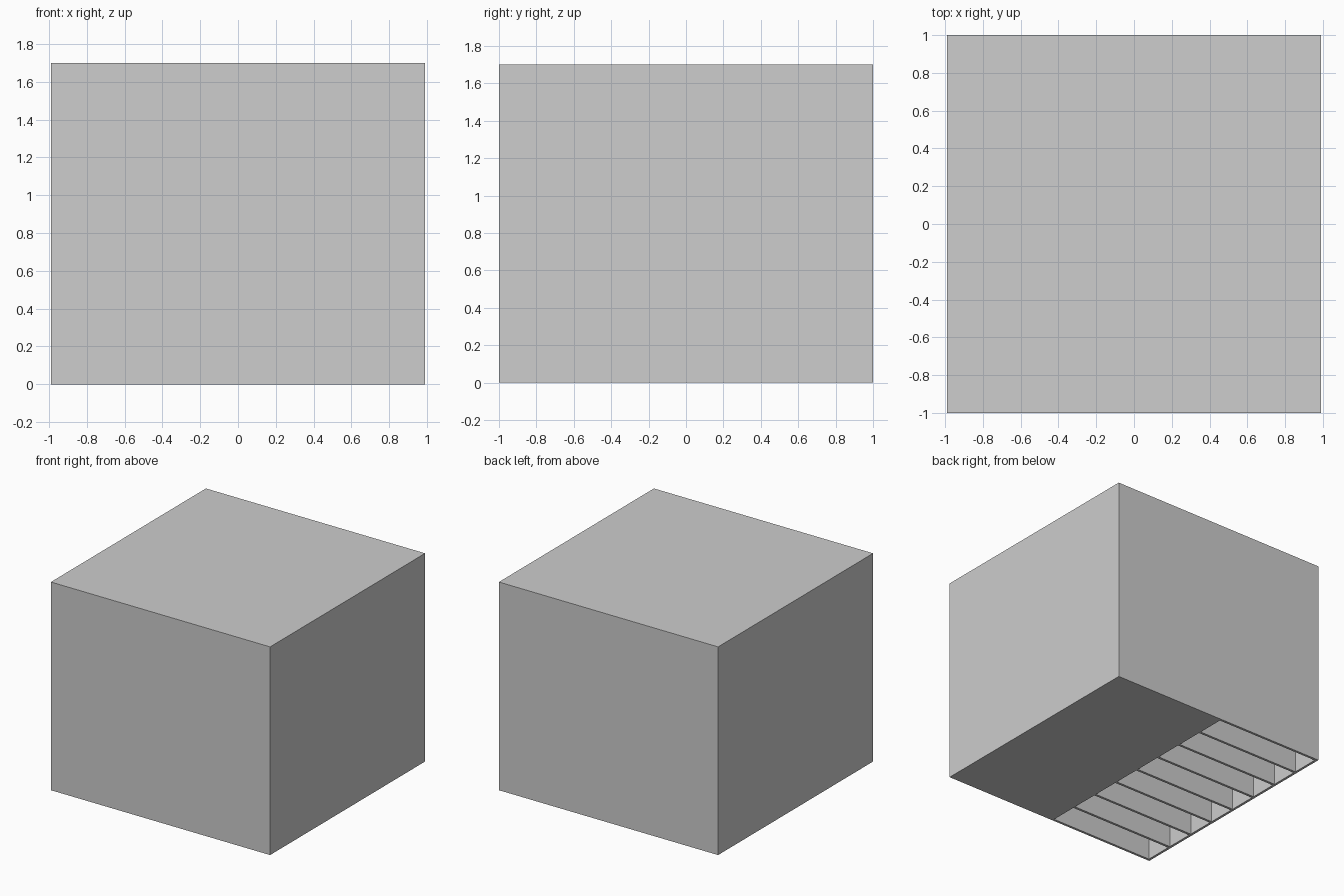
import bpy
import bmesh
from mathutils import Matrix, Vector

default = bpy.data.objects.get("Cube")
if default:
    bpy.data.objects.remove(default, do_unlink=True)

HALF_X, HALF_Y, HEIGHT = 0.99, 1.0, 1.7
WALL = 0.02
SLOTS = 8
SLOT_END = -0.03


def add_box(bm, low, high):
    """Add an axis-aligned box between two corners."""
    low, high = Vector(low), Vector(high)
    place = Matrix.Translation((low + high) / 2) @ Matrix.Diagonal((*(high - low), 1))
    bmesh.ops.create_cube(bm, size=1, matrix=place)


def make_object(name, bm):
    mesh = bpy.data.meshes.new(name)
    bm.to_mesh(mesh)
    bm.free()
    obj = bpy.data.objects.new(name, mesh)
    bpy.context.collection.objects.link(obj)
    return obj


# Plain grey material
grey = bpy.data.materials.new("light_grey")
grey.use_nodes = True
colour = (0.61, 0.61, 0.61, 1)
grey.diffuse_color = colour
grey.node_tree.nodes["Principled BSDF"].inputs["Base Color"].default_value = colour

# Outer case
bm = bmesh.new()
add_box(bm, (-HALF_X, -HALF_Y, 0), (HALF_X, HALF_Y, HEIGHT))
case = make_object("slotted_case", bm)
case.data.materials.append(grey)

# Row of deep compartments along the -x half, open underneath
bm = bmesh.new()
pitch = (2 * HALF_Y - WALL) / SLOTS
for i in range(SLOTS):
    front = -HALF_Y + WALL + i * pitch
    add_box(bm, (-HALF_X + WALL, front, -0.1),
            (SLOT_END, front + pitch - WALL, HEIGHT - WALL))
cutter = make_object("compartment_cutter", bm)
cutter.data.materials.append(grey)
cutter.hide_render = True

# Cut the compartments and discard the cutter
cut = case.modifiers.new("compartments", 'BOOLEAN')
cut.operation = 'DIFFERENCE'
cut.solver = 'EXACT'
cut.object = cutter
bpy.context.view_layer.objects.active = case
case.select_set(True)
bpy.ops.object.modifier_apply(modifier=cut.name)
bpy.data.objects.remove(cutter, do_unlink=True)
